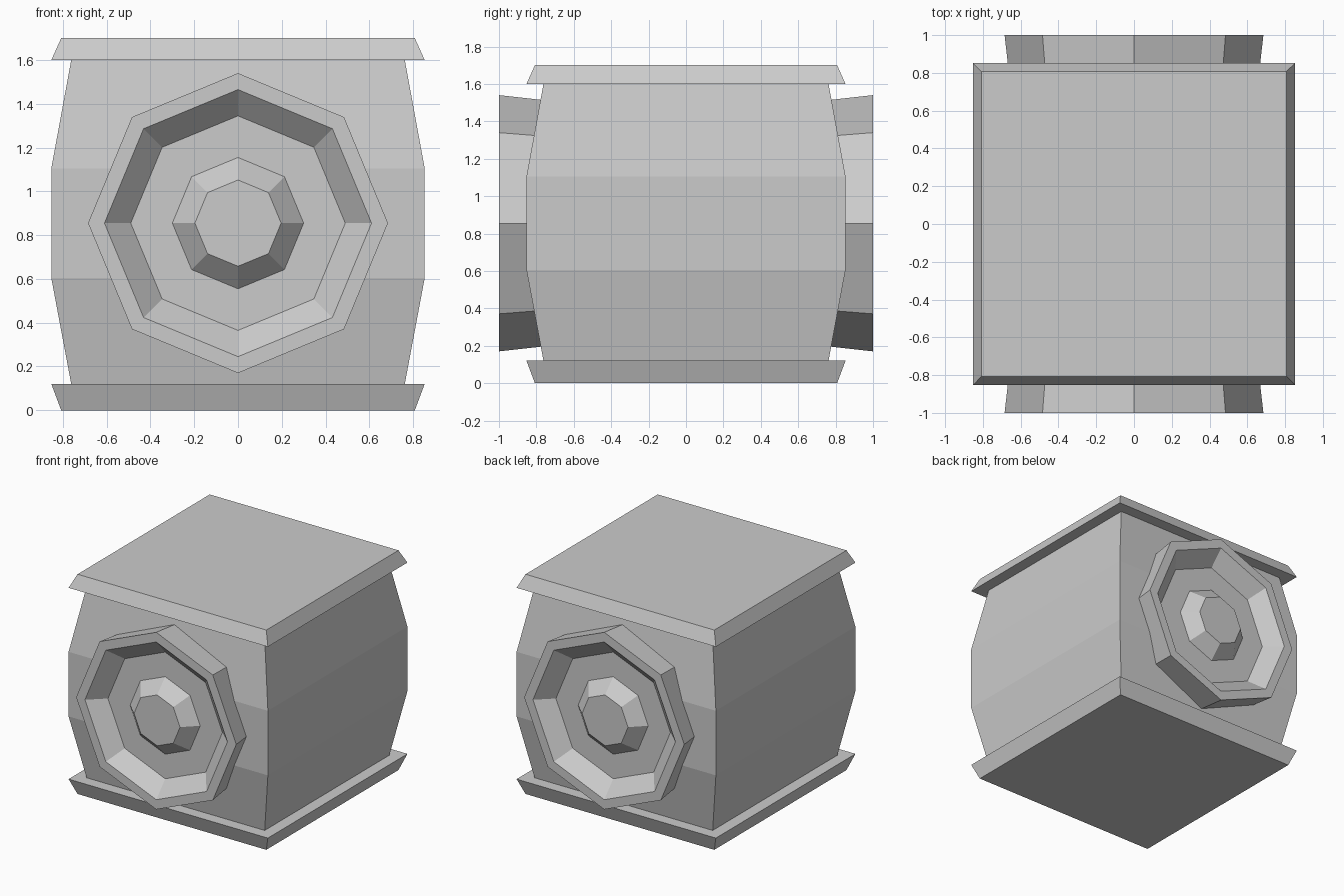
import bpy
import bmesh
from math import cos, sin, pi
from mathutils import Matrix

if "Cube" in bpy.data.objects:
    bpy.data.objects.remove(bpy.data.objects["Cube"])


def turned(name, profile, sides, start, matrix=None):
    """Loft an n-sided ring through (radius, height) points, capped at both ends."""
    bm = bmesh.new()
    rings = []
    for r, h in profile:
        rings.append([bm.verts.new((r * cos(start + 2 * pi * i / sides),
                                    r * sin(start + 2 * pi * i / sides), h))
                      for i in range(sides)])
    for a, b in zip(rings, rings[1:]):
        for i in range(sides):
            j = (i + 1) % sides
            bm.faces.new((a[i], a[j], b[j], b[i]))
    bm.faces.new(rings[0][::-1])
    bm.faces.new(rings[-1])
    if matrix:
        bm.transform(matrix)
    bmesh.ops.recalc_face_normals(bm, faces=bm.faces)
    mesh = bpy.data.meshes.new(name)
    bm.to_mesh(mesh)
    bm.free()
    obj = bpy.data.objects.new(name, mesh)
    bpy.context.collection.objects.link(obj)
    return obj


def square(name, profile):
    """Square loft from (half width, height) points."""
    return turned(name, [(w * 2 ** 0.5, z) for w, z in profile], 4, pi / 4)


# Bulging cabinet with flared base and lid
square("cabinet", [(0.762, 0.12), (0.853, 0.605), (0.853, 1.105), (0.762, 1.6)])
square("base_plate", [(0.808, 0), (0.853, 0.12)])
square("lid", [(0.853, 1.6), (0.808, 1.7)])

# Octagonal speakers front and back: rim, recessed cone, floor, raised centre cap
speaker = [(0.657, 0.75), (0.685, 1.0), (0.61, 1.0),
           (0.49, 0.89), (0.30, 0.89), (0.197, 0.99)]
for name, tilt in (("front_speaker", pi / 2), ("back_speaker", -pi / 2)):
    place = Matrix.Translation((0, 0, 0.855)) @ Matrix.Rotation(tilt, 4, 'X')
    turned(name, speaker, 8, 0, place)
